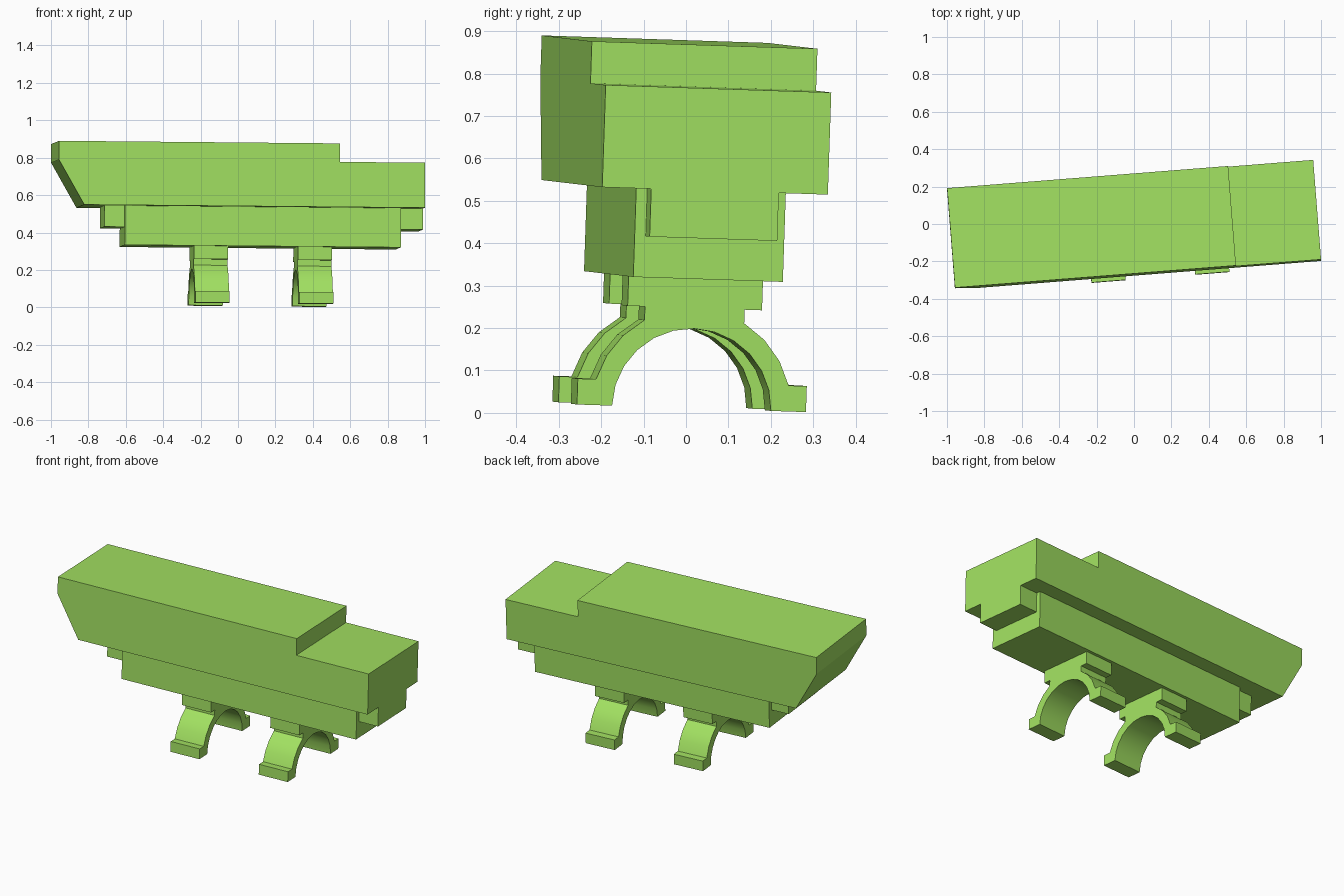
import bpy, bmesh
from math import sin, cos, radians
from mathutils import Matrix, Vector

if "Cube" in bpy.data.objects:
    bpy.data.objects.remove(bpy.data.objects["Cube"])

# The whole model is turned about z and slightly tilted
ex = Vector((0.9969, 0.0785, -0.0092)).normalized()
ey = Vector((-0.0785, 0.9969, -0.033))
ey = (ey - ex * ey.dot(ex)).normalized()
FRAME = Matrix((ex, ey, ex.cross(ey))).transposed().to_4x4()
MID = -0.026   # centre line of the parts, across

green = bpy.data.materials.new("lime_green")
green.diffuse_color = (0.36, 0.75, 0.12, 1)
green.use_nodes = True
green.node_tree.nodes["Principled BSDF"].inputs["Base Color"].default_value = green.diffuse_color


def extrude(name, profile, offset, to3d):
    """Close a 2D profile into a face and extrude it by an offset vector."""
    bm = bmesh.new()
    face = bm.faces.new([bm.verts.new(to3d(a, b)) for a, b in profile])
    geom = bmesh.ops.extrude_face_region(bm, geom=[face])["geom"]
    verts = [g for g in geom if isinstance(g, bmesh.types.BMVert)]
    bmesh.ops.translate(bm, verts=verts, vec=offset)
    bmesh.ops.recalc_face_normals(bm, faces=bm.faces)
    mesh = bpy.data.meshes.new(name)
    bm.to_mesh(mesh)
    bm.free()
    mesh.materials.append(green)
    ob = bpy.data.objects.new(name, mesh)
    bpy.context.collection.objects.link(ob)
    ob.matrix_world = FRAME
    return ob


def side_part(name, profile, half):
    """Side profile (length, height) extruded across the centre line."""
    return extrude(name, profile, (0, 2 * half, 0),
                   lambda a, b: (a, MID - half, b))


def rect(x0, x1, z0, z1):
    return [(x0, z0), (x1, z0), (x1, z1), (x0, z1)]


# Main housing with sloped nose and stepped tail
side_part("main_housing",
          [(-0.851, 0.532), (0.975, 0.532), (0.975, 0.773), (0.518, 0.773),
           (0.518, 0.872), (-0.989, 0.872), (-0.989, 0.773)], 0.267)

# Narrow long rail and wide short base underneath
side_part("lower_rail", rect(-0.734, 0.975, 0.419, 0.532), 0.151)
side_part("lower_base", rect(-0.625, 0.855, 0.322, 0.532), 0.177)

# Half-ring clamps with flanges and a mounting block
RI, RO = 0.188, 0.236


def arc(r, degrees):
    return [(r * cos(radians(d)), r * sin(radians(d))) for d in degrees]


half = (arc(RI, range(90, -1, -15))
        + [(0.271, 0), (0.271, RO * sin(radians(15)))]
        + arc(RO, range(15, 61, 15))
        + [(0.118, 0.2365), (0.159, 0.2365), (0.159, 0.3075)])
clamp_profile = half + [(-a, b) for a, b in reversed(half[1:])]

for name, u in (("clamp_left", -0.252), ("clamp_right", 0.305)):
    ob = extrude(name, clamp_profile, (0.183, 0, 0),
                 lambda a, b: (u, MID + a, 0.0145 + b))
    bpy.ops.object.select_all(action='DESELECT')
    ob.select_set(True)
    bpy.context.view_layer.objects.active = ob
    bpy.ops.object.shade_smooth_by_angle(angle=radians(20))
